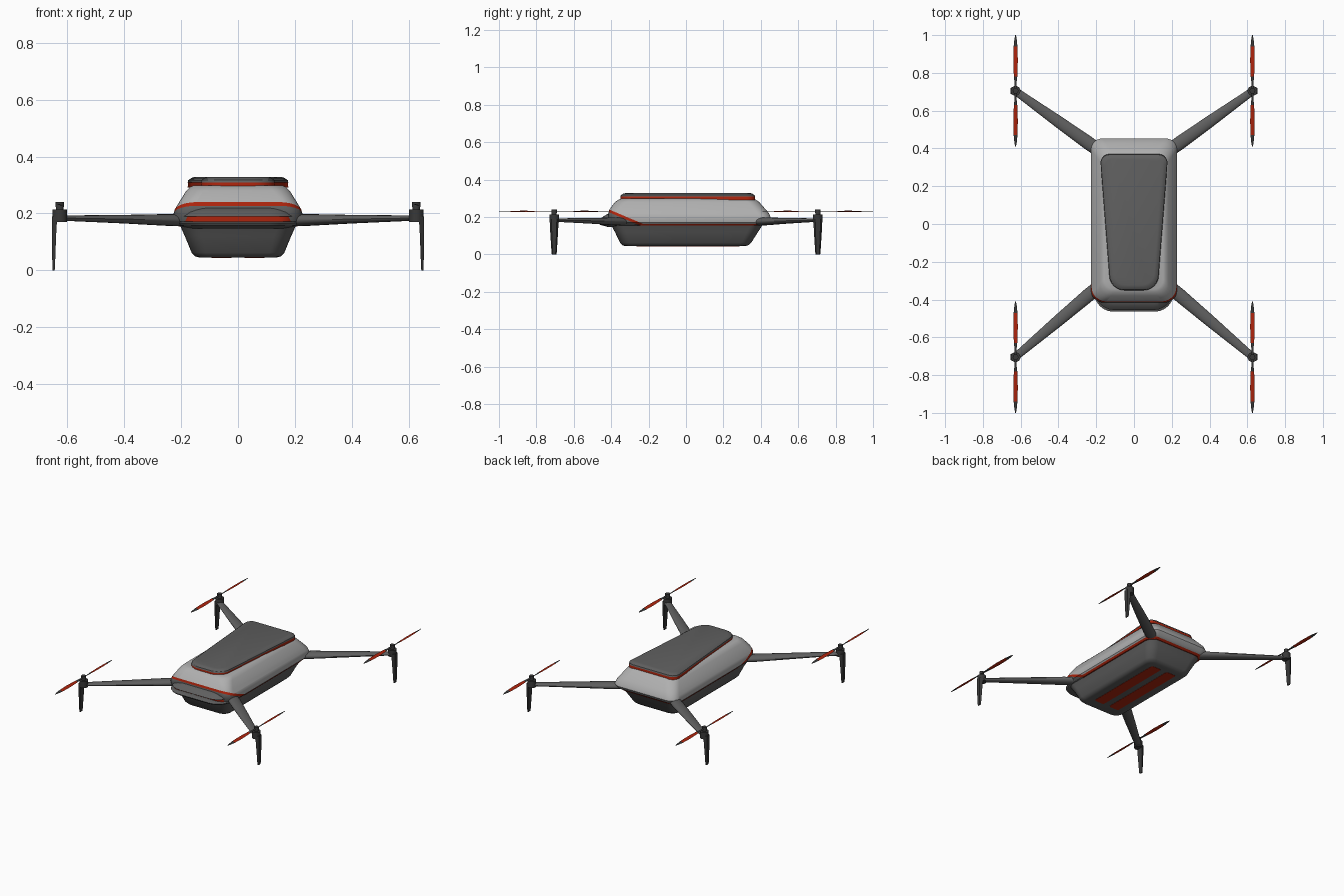
import bpy, bmesh, math
from mathutils import Vector

if "Cube" in bpy.data.objects:
    bpy.data.objects.remove(bpy.data.objects["Cube"])


def mat(name, r, g, b):
    m = bpy.data.materials.new(name)
    m.diffuse_color = (r, g, b, 1)
    m.use_nodes = True
    m.node_tree.nodes["Principled BSDF"].inputs["Base Color"].default_value = m.diffuse_color
    return m


LIGHT = mat("light grey", 0.43, 0.43, 0.43)
MID = mat("dark grey", 0.115, 0.115, 0.115)
BLACK = mat("charcoal", 0.04, 0.04, 0.04)
RED = mat("red", 0.42, 0.018, 0.004)


def finish(bm, name, mats, angle=30):
    bmesh.ops.recalc_face_normals(bm, faces=bm.faces)
    me = bpy.data.meshes.new(name)
    bm.to_mesh(me)
    bm.free()
    ob = bpy.data.objects.new(name, me)
    bpy.context.collection.objects.link(ob)
    for m in mats:
        me.materials.append(m)
    bpy.ops.object.select_all(action='DESELECT')
    ob.select_set(True)
    bpy.context.view_layer.objects.active = ob
    bpy.ops.object.shade_smooth_by_angle(angle=math.radians(angle))
    return ob


def outline(wf, wb, y0, y1, rf, rb, n=6):
    """Rounded four-sided outline: half widths at front and back, corner radii."""
    pts = []
    for cx, cy, r, a0 in ((wb - rb, y1 - rb, rb, 0), (rb - wb, y1 - rb, rb, 90),
                          (rf - wf, y0 + rf, rf, 180), (wf - rf, y0 + rf, rf, 270)):
        for i in range(n + 1):
            a = math.radians(a0 + 90 * i / n)
            pts.append((cx + r * math.cos(a), cy + r * math.sin(a)))
    return pts


def skin(bm, rings):
    """Bridge equal-length rings of points and cap both ends."""
    vs = [[bm.verts.new(p) for p in ring] for ring in rings]
    n = len(vs[0])
    for a, b in zip(vs, vs[1:]):
        for i in range(n):
            j = (i + 1) % n
            bm.faces.new((a[i], a[j], b[j], b[i]))
    bm.faces.new(vs[0][::-1])
    bm.faces.new(vs[-1])


def stack(sections):
    """Loft of (z, front half width, back half width, y0, y1, front r, back r)."""
    bm = bmesh.new()
    skin(bm, [[(x, y, s[0]) for x, y in outline(*s[1:])] for s in sections])
    return bm


# upper shell, with a sloping red line and dark cheeks cut in at the front
bm = stack([(0.158, .210, .210, -.395, .410, .06, .06),
            (0.172, .224, .224, -.408, .435, .06, .06),
            (0.195, .228, .228, -.414, .453, .06, .06),
            (0.215, .222, .222, -.416, .447, .06, .06),
            (0.240, .207, .207, -.410, .427, .06, .06),
            (0.280, .182, .182, -.380, .392, .06, .06),
            (0.294, .168, .168, -.360, .372, .06, .06),
            (0.299, .155, .155, -.345, .355, .05, .05)])
slope = Vector((0, 0.072, 0.17)).normalized()
lines = [Vector((0, -.41, .225)), Vector((0, -.41, .240))]
for co in lines:
    bmesh.ops.bisect_plane(bm, geom=bm.verts[:] + bm.edges[:] + bm.faces[:],
                           plane_co=co, plane_no=slope)
for f in bm.faces:
    c = f.calc_center_median()
    if c.z > 0.159 and (c - lines[1]).dot(slope) < 0:
        f.material_index = 1 if (c - lines[0]).dot(slope) < 0 else 2
finish(bm, "upper_shell", [LIGHT, MID, RED])

# nose: two lips with a red slot recessed between them
bm = stack([(0.148, .180, .180, -.420, -.25, .08, .03),
            (0.158, .205, .205, -.458, -.25, .10, .03),
            (0.167, .210, .210, -.464, -.25, .10, .03),
            (0.171, .206, .206, -.458, -.25, .10, .03),
            (0.172, .200, .200, -.425, -.25, .06, .03),
            (0.189, .200, .200, -.425, -.25, .06, .03),
            (0.190, .206, .206, -.455, -.25, .10, .03),
            (0.205, .195, .195, -.440, -.25, .09, .03),
            (0.221, .175, .175, -.412, -.25, .07, .03)])
for f in bm.faces:
    c = f.calc_center_median()
    f.material_index = int(0.1715 < c.z < 0.1895 and c.y < -.35)
finish(bm, "nose", [MID, RED])

# red seam between shell and hull
finish(stack([(0.154, .209, .209, -.250, .411, .02, .06),
              (0.164, .218, .218, -.250, .423, .02, .06)]), "seam_stripe", [RED])

# lower hull
finish(stack([(0.045, .135, .135, -.325, .315, .04, .04),
              (0.049, .150, .150, -.340, .332, .05, .05),
              (0.062, .163, .163, -.352, .348, .05, .05),
              (0.120, .187, .187, -.380, .385, .06, .06),
              (0.156, .203, .203, -.400, .408, .06, .06)]), "lower_hull", [MID])

# two red strips under the hull
for s in (-1, 1):
    bm = bmesh.new()
    pts = outline(.036, .036, -.265, .285, .012, .012)
    skin(bm, [[(x + s * .058, y, z) for x, y in pts] for z in (.0435, .047)])
    finish(bm, "belly_strip", [RED])

# lid and its red edge
finish(stack([(0.292, .131, .177, -.351, .370, .08, .045),
              (0.309, .130, .176, -.350, .369, .08, .045)]), "lid_stripe", [RED])
finish(stack([(0.309, .131, .177, -.351, .370, .08, .045),
              (0.317, .129, .175, -.348, .367, .08, .045),
              (0.325, .118, .164, -.336, .355, .07, .04),
              (0.328, .108, .154, -.324, .345, .07, .04)]), "lid", [MID])


def prop(name, x, y):
    """Two thin tapered blades along y, red in mid span."""
    bm = bmesh.new()
    for s in (-1, 1):
        rings = []
        for t, w in ((0, .005), (.05, .006), (.075, .009), (.16, .012),
                     (.235, .010), (.275, .006), (.295, .002)):
            h = 0.002
            tilt = 0.25 * s * w
            rings.append([(x - w, y + s * t, .231 - tilt), (x, y + s * t, .231 - h),
                          (x + w, y + s * t, .231 + tilt), (x, y + s * t, .231 + h)])
        skin(bm, rings)
    for f in bm.faces:
        f.material_index = int(.07 < abs(f.calc_center_median().y - y) < .24)
    finish(bm, name, [BLACK, RED])


def drum(bm, x, y, z0, z1, r):
    skin(bm, [[(x + r * math.cos(i * math.pi / 8), y + r * math.sin(i * math.pi / 8), z)
               for i in range(16)] for z in (z0, z1)])


# arms, motors, legs and propellers at the four corners
for sx in (-1, 1):
    for sy, root_y in ((-1, -.325), (1, .385)):
        side = ("front" if sy < 0 else "back") + ("_left" if sx < 0 else "_right")
        a = Vector((sx * .18, root_y, .176))
        b = Vector((sx * .627, sy * .703, .184))
        d = (b - a).normalized()
        across = Vector((-d.y, d.x, 0)).normalized()
        bm = bmesh.new()
        rings = []
        for t, w, h in ((0, .034, .021), (.14, .036, .021), (.5, .031, .015), (1, .020, .009)):
            c = a.lerp(b, t)
            rings.append([c + across * w * math.cos(k * math.pi / 8)
                          + Vector((0, 0, h * math.sin(k * math.pi / 8))) for k in range(16)])
        skin(bm, rings)
        finish(bm, side + "_arm", [MID], 40)

        mx, my = sx * .627, sy * .705
        bm = bmesh.new()
        drum(bm, mx, my, .170, .214, .026)
        drum(bm, mx, my, .214, .222, .013)
        drum(bm, mx, my, .222, .241, .015)
        finish(bm, side + "_motor", [BLACK])

        # flat tapered leg on the outer side
        bm = bmesh.new()
        rings = []
        for z, x0, x1, hy in ((0, .645, .652, .012), (.01, .644, .653, .014),
                              (.12, .640, .655, .021), (.19, .636, .655, .024)):
            rings.append([(sx * x0, my - hy, z), (sx * x1, my - hy * .6, z),
                          (sx * x1, my + hy * .6, z), (sx * x0, my + hy, z)])
        skin(bm, rings)
        finish(bm, side + "_leg", [BLACK])
        prop(side + "_propeller", mx, my)
